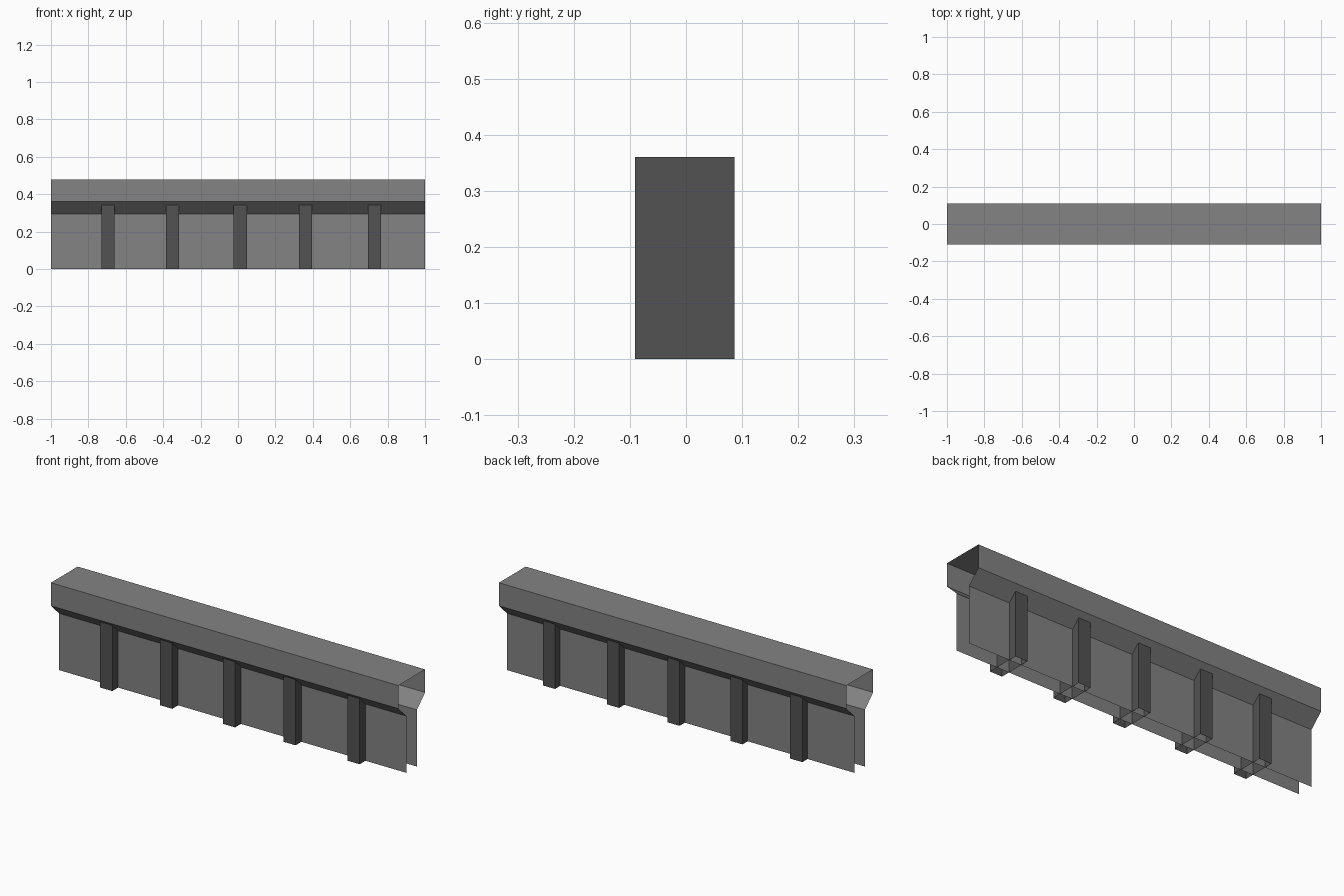
import bpy
import bmesh

if "Cube" in bpy.data.objects:
    bpy.data.objects.remove(bpy.data.objects["Cube"])


def material(name, value):
    m = bpy.data.materials.new(name)
    m.diffuse_color = (value, value, value, 1)
    m.use_nodes = True
    m.node_tree.nodes["Principled BSDF"].inputs["Base Color"].default_value = m.diffuse_color
    return m


def sweep(name, points, axis, start, end, mat, closed=False):
    """Open-ended shell: a 2D outline swept along the x or z axis."""
    def place(p, t):
        return (t, p[0], p[1]) if axis == 'x' else (p[0], p[1], t)
    bm = bmesh.new()
    a = [bm.verts.new(place(p, start)) for p in points]
    b = [bm.verts.new(place(p, end)) for p in points]
    n = len(points)
    for i in range(n if closed else n - 1):
        j = (i + 1) % n
        bm.faces.new((a[i], a[j], b[j], b[i]))
    mesh = bpy.data.meshes.new(name)
    bm.to_mesh(mesh)
    bm.free()
    mesh.materials.append(mat)
    obj = bpy.data.objects.new(name, mesh)
    bpy.context.collection.objects.link(obj)
    return obj


wall_grey = material("wall grey", 0.227)
post_grey = material("dark post grey", 0.085)

# Wall with overhanging cap: half outline (y, z), mirrored to the other side
half = [(0.043, 0.0), (0.043, 0.295), (0.11, 0.36), (0.11, 0.48)]
outline = half + [(-y, z) for y, z in reversed(half)]
sweep("parapet_wall", outline[::-1], 'x', 1, -1, wall_grey)

# Posts passing right through the wall, open at the hidden ends
for i, x in enumerate((-0.695, -0.35, 0.012, 0.36, 0.729)):
    w, front, back = 0.035, -0.091, 0.086
    ring = [(x - w, front), (x + w, front), (x + w, back), (x - w, back)]
    sweep(f"post_{i + 1}", ring, 'z', 0, 0.36, post_grey, closed=True)
